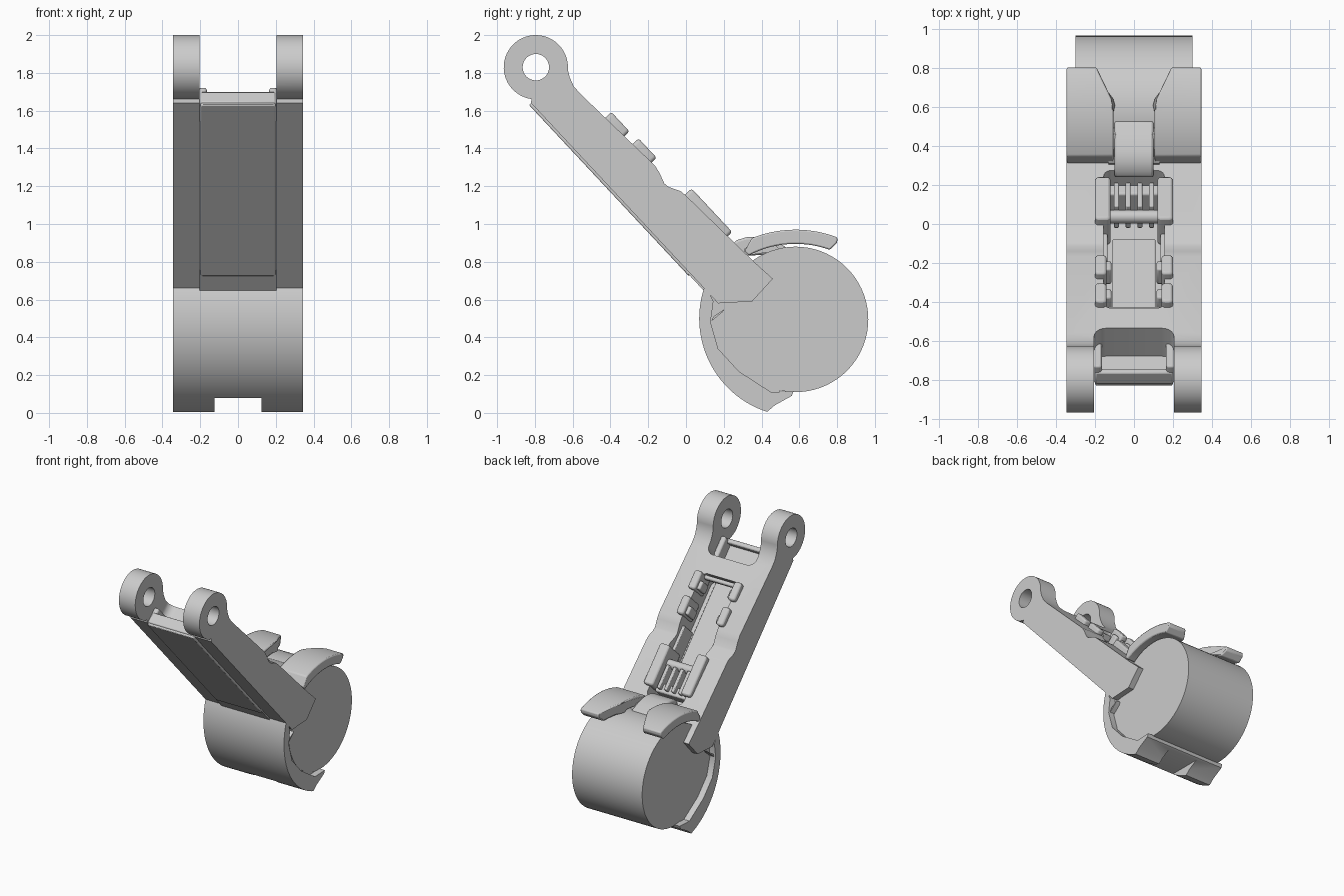
import bpy, bmesh
from math import sin, cos, radians
from mathutils import Vector

if "Cube" in bpy.data.objects:
    bpy.data.objects.remove(bpy.data.objects["Cube"])

W = 0.345                                   # half width of arm and clamps
ORIGIN = Vector((0, -0.82, 1.64))           # arm frame: s runs down the arm, t off its underside
S = Vector((0, 0.683, -0.731))
T = Vector((0, 0.731, 0.683))


def local(x, s, t):
    return ORIGIN + Vector((x, 0, 0)) + S * s + T * t


def arc(cy, cz, r, a0, a1, n):
    return [(cy + r * cos(radians(a0 + (a1 - a0) * i / n)),
             cz + r * sin(radians(a0 + (a1 - a0) * i / n))) for i in range(n + 1)]


def solid(name, low, high, bevel=0):
    bm = bmesh.new()
    a = [bm.verts.new(p) for p in low]
    b = [bm.verts.new(p) for p in high]
    bm.faces.new(a)
    bm.faces.new(b[::-1])
    for i in range(len(a)):
        j = (i + 1) % len(a)
        bm.faces.new((a[i], b[i], b[j], a[j]))
    bmesh.ops.recalc_face_normals(bm, faces=bm.faces)
    me = bpy.data.meshes.new(name)
    bm.to_mesh(me)
    bm.free()
    ob = bpy.data.objects.new(name, me)
    bpy.context.collection.objects.link(ob)
    if bevel:
        m = ob.modifiers.new("bevel", 'BEVEL')
        m.width, m.segments, m.limit_method = bevel, 2, 'ANGLE'
        m.angle_limit = radians(35)
    return ob


def prism(name, pts, x0, x1, bevel=0):
    """Side profile (y, z) extruded across x; x0 may depend on y."""
    f = x0 if callable(x0) else (lambda y: x0)
    return solid(name, [(f(y), y, z) for y, z in pts], [(x1, y, z) for y, z in pts], bevel)


def block(name, x, s, t, r=0, bevel=0):
    """Block in the arm frame, with corners rounded by r when seen from above the arm."""
    if r:
        c = []
        for cx, cs, a in ((x[1] - r, s[1] - r, 0), (x[0] + r, s[1] - r, 90),
                          (x[0] + r, s[0] + r, 180), (x[1] - r, s[0] + r, 270)):
            c += arc(cx, cs, r, a, a + 90, 5)
    else:
        c = [(x[0], s[0]), (x[1], s[0]), (x[1], s[1]), (x[0], s[1])]
    return solid(name, [local(a, b, t[0]) for a, b in c], [local(a, b, t[1]) for a, b in c], bevel)


def mirrored(ob):
    m = ob.modifiers.new("mirror", 'MIRROR')
    m.use_axis[0] = True
    return ob


def cut(ob, cutter):
    m = ob.modifiers.new("cut", 'BOOLEAN')
    m.operation, m.object, m.solver = 'DIFFERENCE', cutter, 'EXACT'
    bpy.context.view_layer.objects.active = ob
    bpy.ops.object.modifier_apply(modifier=m.name)
    bpy.data.objects.remove(cutter)


# Drum
prism("drum", arc(0.58, 0.495, 0.385, 0, 355, 71), -0.30, 0.30)

# Arm with two lugs, pin holes, lug gap and long channel
profile = arc(-0.795, 1.83, 0.17, -5, 262, 40) + [
    (-0.82, 1.64), (0.17, 0.58), (0.35, 0.59), (0.46, 0.71), (0.36, 0.80),
    (0.0, 1.15), (-0.03, 1.175), (-0.09, 1.195), (-0.115, 1.215), (-0.14, 1.27), (-0.165, 1.31),
    (-0.56, 1.69), (-0.595, 1.73), (-0.615, 1.775)]
arm = prism("arm", profile, -W, W)
cut(arm, prism("hole_cutter", arc(-0.795, 1.83, 0.07, 0, 348.75, 31), -0.5, 0.5))
cut(arm, block("gap_cutter", (-0.205, 0.205), (-0.7, 0.177), (-0.3, 0.6), 0.06))
cut(arm, block("channel_cutter", (-0.155, 0.155), (0.32, 1.30), (0.07, 0.6), 0.04))

# Front cover tray with a raised lip between the lugs
block("front_cover", (-0.2, 0.2), (0.0, 1.24), (-0.015, 0.03), 0.015, 0.006)
block("cover_foot", (-0.205, 0.205), (1.2, 1.4), (-0.01, 0.03))
block("cover_lip", (-0.2, 0.2), (-0.005, 0.03), (0.0, 0.085), 0, 0.01)
mirrored(block("cover_side", (0.165, 0.207), (0.0, 0.19), (0.0, 0.125), 0.015, 0.01))

# Channel floor plate, side rails and end bar
block("channel_plate", (-0.11, 0.11), (0.33, 0.98), (0.06, 0.10), 0, 0.005)
mirrored(block("channel_rail", (0.135, 0.17), (0.72, 0.95), (0.06, 0.20), 0, 0.006))
block("channel_bar", (-0.15, 0.15), (0.325, 0.355), (0.17, 0.215), 0, 0.01)

# Two pairs of clips along the channel
for name, s0, top in (("upper_clip", 0.325, 0.278), ("lower_clip", 0.525, 0.288)):
    mirrored(block(name, (0.14, 0.2), (s0, s0 + 0.14), (0.12, top), 0.02, 0.012))
    mirrored(block(name + "_tab", (0.115, 0.16), (s0 + 0.06, s0 + 0.125), (0.15, top - 0.03), 0, 0.01))

# Hinge brackets, pin and comb
mirrored(block("hinge_bracket", (0.12, 0.2), (0.91, 1.225), (0.12, 0.312), 0.02, 0.012))
py, pz = local(0, 1.02, 0.22).yz
prism("hinge_pin", arc(py, pz, 0.035, 0, 345, 23), -0.125, 0.125)
block("hinge_crossbar", (-0.13, 0.13), (1.17, 1.24), (0.12, 0.24), 0, 0.01)
for i in range(4):
    x = -0.09 + 0.06 * i
    block("hinge_tooth", (x - 0.013, x + 0.013), (1.04, 1.22), (0.12, 0.275), 0, 0.006)

# Lever over the drum
prism("lever", [(0.24, 0.83), (0.24, 0.89), (0.27, 0.915), (0.32, 0.93), (0.37, 0.93),
                (0.45, 0.91), (0.53, 0.88), (0.52, 0.84)], -0.1, 0.1, 0.012)


# Upper clamp jaws, narrowing toward their tips
def inner_edge(y):
    return 0.105 + max(0, y - 0.62) * 0.48


jaw = ([(0.31, 0.855)] + arc(0.58, 0.35, 0.62, 112, 69, 14) +
       [(0.80, 0.90)] + arc(0.58, 0.365, 0.53, 70, 118, 14))
mirrored(prism("upper_jaw", jaw, inner_edge, W, 0.008))
prism("jaw_bridge", [(0.30, 0.83), (0.31, 0.87), (0.36, 0.90), (0.46, 0.905), (0.5, 0.86)], -0.13, 0.13)

# Lower cradle: rim, recessed lining, central notch at the tip
outer = arc(0.59, 0.5, 0.52, 160, 252, 40)
rim = prism("cradle_rim", outer + [(0.47, 0.04), (0.56, 0.09), (0.57, 0.115), (0.45, 0.11), (0.28, 0.22),
                                   (0.17, 0.34), (0.13, 0.48), (0.145, 0.59)], -W, W)
lining = prism("cradle_lining", outer[2:-6] + [(0.5, 0.11)] + arc(0.58, 0.495, 0.37, 255, 165, 30), -0.297, 0.297)
for part in (rim, lining):
    cut(part, prism("notch_cutter", [(0.2, -0.2), (0.2, 0.08), (0.7, 0.08), (0.7, -0.2)], -0.125, 0.125))
mirrored(prism("cradle_stop", [(0.135, 0.485), (0.195, 0.535), (0.205, 0.55), (0.145, 0.51)], 0.28, 0.335))

# Smooth curved faces, keep edges sharp
for ob in bpy.context.scene.objects:
    ob.select_set(True)
    bpy.context.view_layer.objects.active = ob
bpy.ops.object.shade_smooth_by_angle(angle=radians(30))
